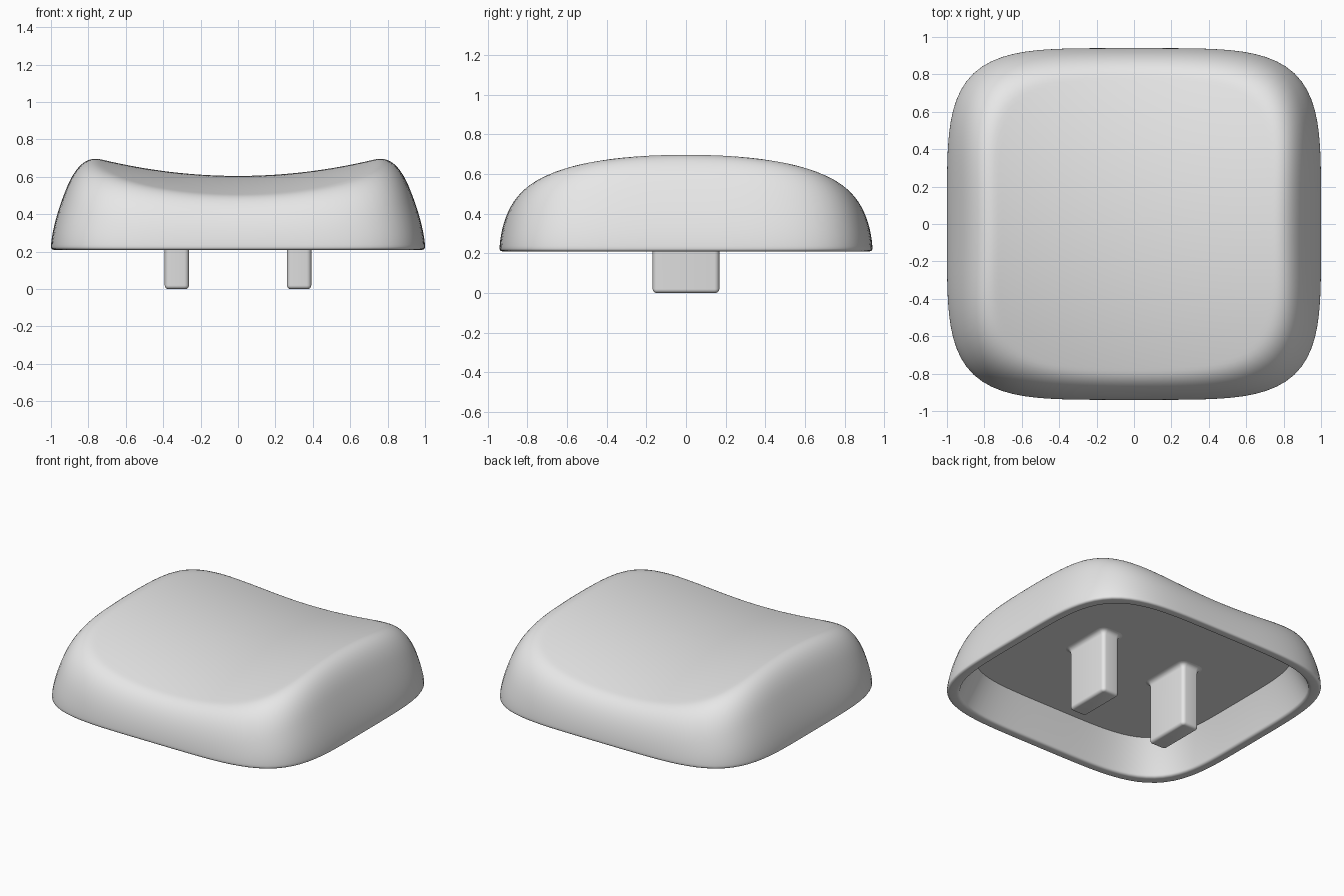
import bpy, bmesh
from math import cos, sin, pi, tau, radians

if "Cube" in bpy.data.objects:
    bpy.data.objects.remove(bpy.data.objects["Cube"])

grey = bpy.data.materials.new("light_grey")
grey.use_nodes = True
grey.diffuse_color = (0.8, 0.8, 0.8, 1)
grey.node_tree.nodes["Principled BSDF"].inputs["Base Color"].default_value = (0.8, 0.8, 0.8, 1)

SEGMENTS = 128
HALF_X, HALF_Y, POWER = 1.0, 0.94, 4.5


def skin(name, loops, pole=None, angle=50):
    """Join stacked loops of points with quads and close both ends."""
    bm = bmesh.new()
    rings = [[bm.verts.new(p) for p in loop] for loop in loops]
    n = len(rings[0])
    for a, b in zip(rings, rings[1:]):
        for i in range(n):
            j = (i + 1) % n
            bm.faces.new((a[i], a[j], b[j], b[i]))
    if pole:
        tip = bm.verts.new(pole)
        for i in range(n):
            bm.faces.new((tip, rings[0][(i + 1) % n], rings[0][i]))
    else:
        bm.faces.new(rings[0])
    bm.faces.new(rings[-1])
    bmesh.ops.recalc_face_normals(bm, faces=bm.faces)
    mesh = bpy.data.meshes.new(name)
    bm.to_mesh(mesh)
    bm.free()
    mesh.materials.append(grey)
    obj = bpy.data.objects.new(name, mesh)
    bpy.context.collection.objects.link(obj)
    bpy.ops.object.select_all(action='DESELECT')
    obj.select_set(True)
    bpy.context.view_layer.objects.active = obj
    bpy.ops.object.shade_smooth_by_angle(angle=radians(angle))
    return obj


def outline(rho):
    """Rounded square footprint scaled by rho."""
    points = []
    for i in range(SEGMENTS):
        c, s = cos(tau * i / SEGMENTS), sin(tau * i / SEGMENTS)
        r = rho * (abs(c) ** POWER + abs(s) ** POWER) ** (-1 / POWER)
        points.append((HALF_X * r * c, HALF_Y * r * s))
    return points


def height(x, y, rho):
    """Saddle-shaped top blended softly into the curved side wall."""
    top = 0.605 + 0.165 * x * x - 0.16 * y * y
    wall = 0.225 + 1.582 * (1 - rho) ** 0.649
    blend = 0.2
    h = max(blend - abs(top - wall), 0) / blend
    return min(top, wall) - h * h * blend / 4


# Cap: outer skin from the centre outward, rings packed towards the edge
loops = []
RINGS = 44
for k in range(1, RINGS + 1):
    rho = 1 - (1 - k / RINGS) ** 2
    loops.append([(x, y, height(x, y, rho)) for x, y in outline(rho)])

# Rounded rim and hollow underside
rim = [(1 - 0.015 * (1 - cos(t * pi / 8)), 0.225 - 0.015 * sin(t * pi / 8)) for t in range(1, 5)]
rim += [(0.95 - 0.02 * sin(t * pi / 8), 0.23 - 0.02 * cos(t * pi / 8)) for t in range(5)]
rim.append((0.845, 0.44))
for rho, z in rim:
    loops.append([(x, y, z) for x, y in outline(rho)])
skin("cap_shell", loops, pole=(0, 0, height(0, 0, 0)))


def rounded_rectangle(half_x, half_y, radius, z, center):
    points = []
    for q, (sx, sy) in enumerate(((1, 1), (-1, 1), (-1, -1), (1, -1))):
        for t in range(6):
            a = (q + t / 5) * pi / 2
            points.append((center + sx * (half_x - radius) + radius * cos(a),
                           sy * (half_y - radius) + radius * sin(a), z))
    return points


# Two stems: rounded foot, straight shaft, flared root under the ceiling
profile = [(-0.02 * (1 - sin(t * pi / 8)), 0.02 * (1 - cos(t * pi / 8))) for t in range(5)]
profile += [(0.03 * (1 - cos(t * pi / 8)), 0.41 + 0.03 * sin(t * pi / 8)) for t in range(5)]
profile.append((0.03, 0.445))
for side, center in (("left", 0.327), ("right", -0.327)):
    skin(side + "_stem", [rounded_rectangle(0.065 + grow, 0.168 + grow, 0.025 + grow, z, center)
                          for grow, z in profile])
